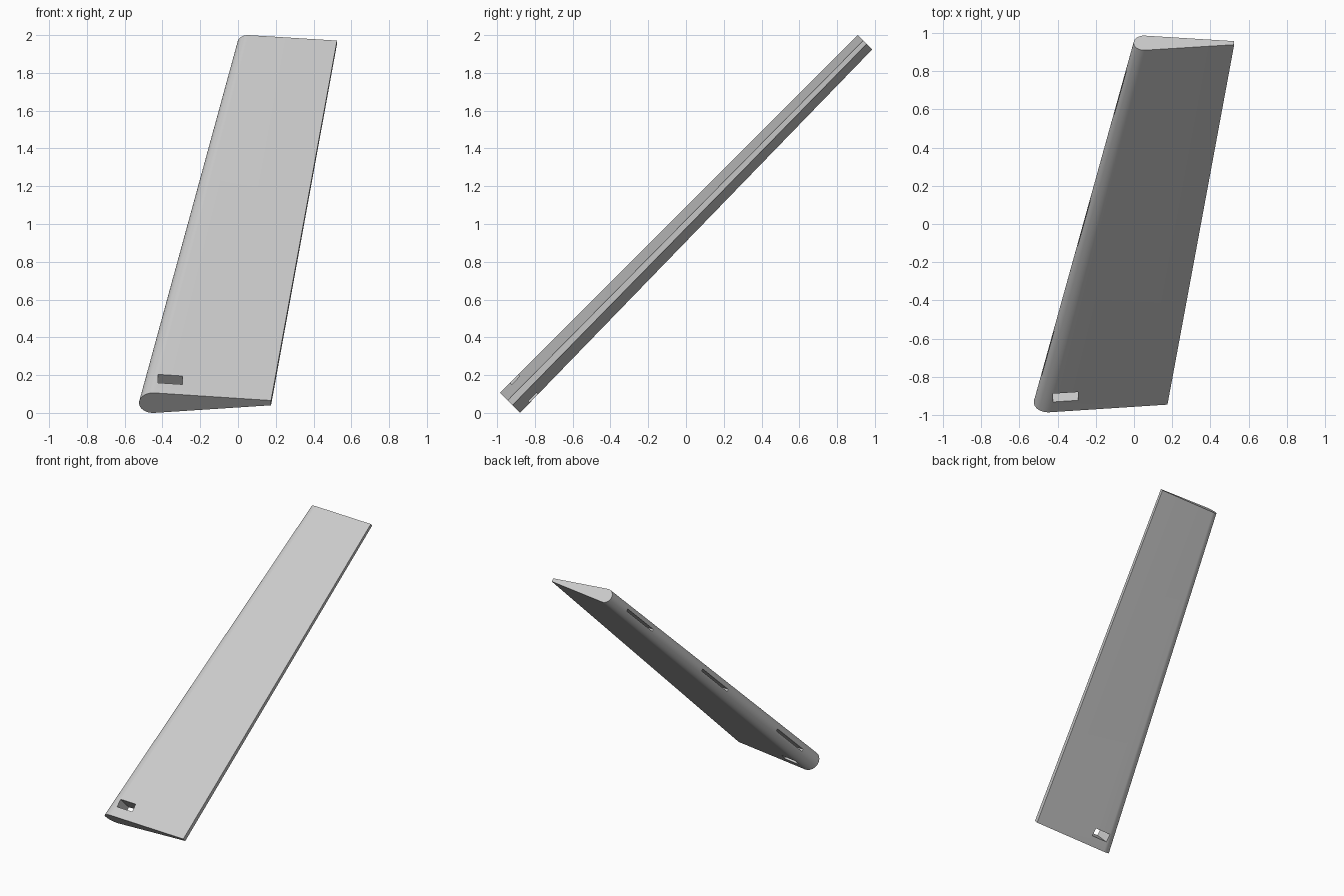
import bpy, bmesh, math
from mathutils import Matrix, Vector

cube = bpy.data.objects.get("Cube")
if cube:
    bpy.data.objects.remove(cube, do_unlink=True)

LENGTH = 2.6785                       # along the tilted blade
FOOT = dict(lead=-0.524, trail=0.175, r=0.075, t=0.018)
TIP = dict(lead=-0.002, trail=0.524, r=0.054, t=0.013)

# Local frame: x across, y along the blade, z out of its flat upper side
h = math.sqrt(0.5)
tilt = Matrix(((1, 0, 0, 0), (0, h, -h, -0.985), (0, h, h, 0.106), (0, 0, 0, 1)))

grey = bpy.data.materials.new("light_grey")
grey.use_nodes = True
colour = (0.6, 0.6, 0.6, 1)
grey.diffuse_color = colour
grey.node_tree.nodes["Principled BSDF"].inputs["Base Color"].default_value = colour


def loft(name, start, end):
    """Solid between two matching closed outlines."""
    bm = bmesh.new()
    a, b = ([bm.verts.new(p) for p in ring] for ring in (start, end))
    n = len(a)
    bm.faces.new(a)
    bm.faces.new(b[::-1])
    for i in range(n):
        j = (i + 1) % n
        bm.faces.new((a[i], b[i], b[j], a[j]))
    bmesh.ops.recalc_face_normals(bm, faces=bm.faces)
    mesh = bpy.data.meshes.new(name)
    bm.to_mesh(mesh)
    bm.free()
    mesh.materials.append(grey)
    obj = bpy.data.objects.new(name, mesh)
    bpy.context.collection.objects.link(obj)
    return obj


def section(y, lead, trail, r, t):
    """Teardrop: round nose tangent to straight sides and a blunt tail."""
    cx, steps = lead + r, 28
    slope = math.asin((r - t) / (trail - cx))
    first = math.pi / 2 - slope
    sweep = 2 * (math.pi - first)
    ring = [Vector((cx + r * math.cos(first + sweep * i / steps), y,
                    r * math.sin(first + sweep * i / steps) - r))
            for i in range(steps + 1)]
    return ring + [Vector((trail, y, -t - r)), Vector((trail, y, t - r))]


def rect(y, x0, x1, z0, z1):
    return [Vector(p) for p in ((x0, y, z0), (x1, y, z0), (x1, y, z1), (x0, y, z1))]


def nose_rect(y, depth=0.07, half=0.009):
    """Slot outline on the swept nose line."""
    f = y / LENGTH
    x = FOOT["lead"] + f * (TIP["lead"] - FOOT["lead"])
    z = -FOOT["r"] + f * (FOOT["r"] - TIP["r"])
    return rect(y, x - 0.05, x + depth, z - half, z + half)


# Tapered blade
blade = loft("tapered_blade", section(0, **FOOT), section(LENGTH, **TIP))

# Through hole near the foot, and three narrow slots along the nose
cutters = [loft("foot_hole_cutter", rect(0.076, -0.423, -0.294, -0.3, 0.1),
                rect(0.138, -0.423, -0.294, -0.3, 0.1))]
for i in (-1, 0, 1):
    mid = LENGTH / 2 + i * 0.97
    cutters.append(loft("nose_slot_cutter", nose_rect(mid - 0.165), nose_rect(mid + 0.165)))

bpy.ops.object.select_all(action="DESELECT")
bpy.context.view_layer.objects.active = blade
blade.select_set(True)
for cutter in cutters:
    cutter.hide_render = True
    mod = blade.modifiers.new("cut", "BOOLEAN")
    mod.operation, mod.solver, mod.object = "DIFFERENCE", "EXACT", cutter
    bpy.ops.object.modifier_apply(modifier=mod.name)
    bpy.data.objects.remove(cutter, do_unlink=True)

# Lean the blade back
blade.data.transform(tilt)
bpy.ops.object.shade_smooth_by_angle(angle=math.radians(30))
